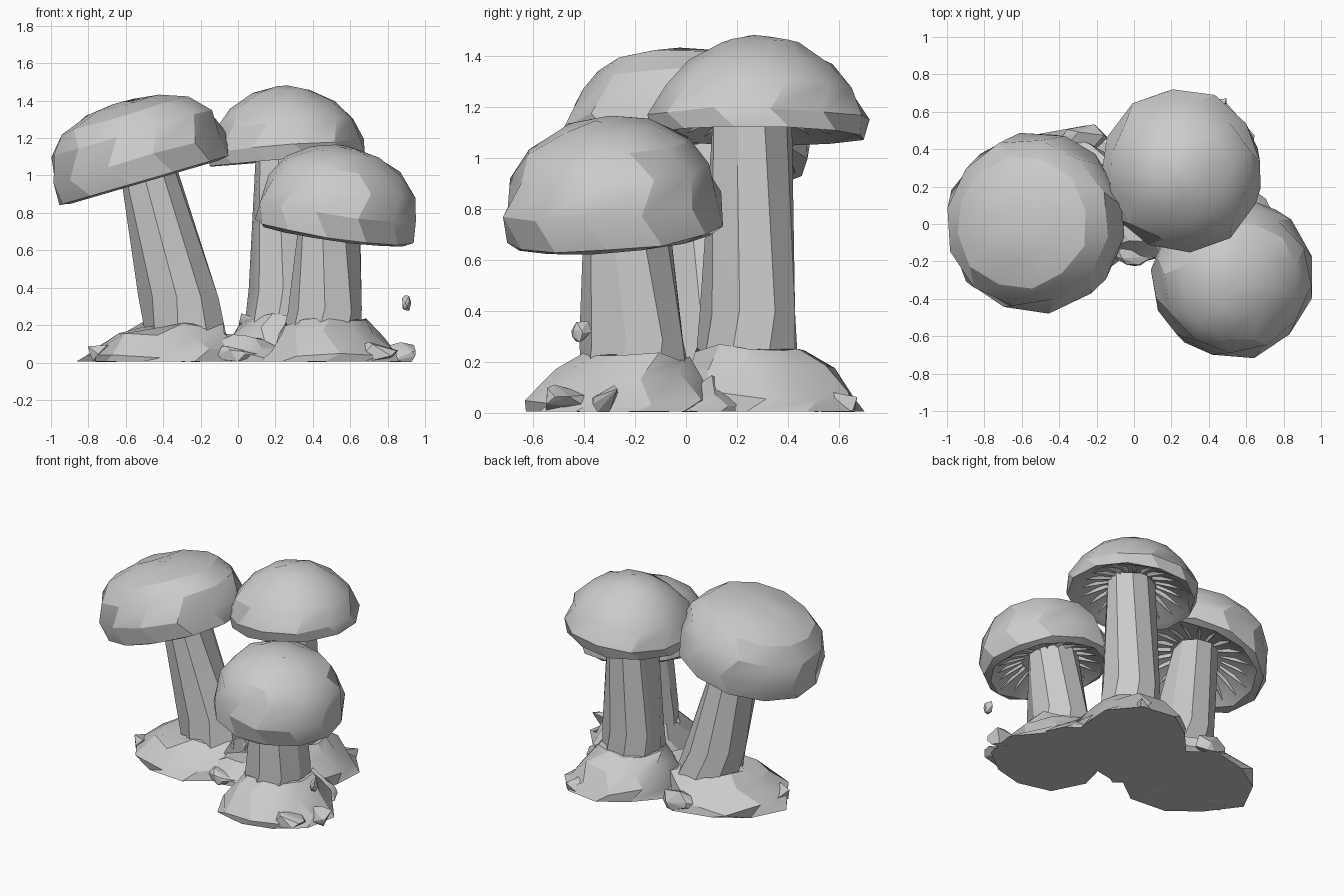
import bpy, bmesh, random
from math import sin, cos, tau
from mathutils import Vector

if "Cube" in bpy.data.objects:
    bpy.data.objects.remove(bpy.data.objects["Cube"])

random.seed(7)


def finish(bm, name, angle):
    bmesh.ops.recalc_face_normals(bm, faces=bm.faces)
    me = bpy.data.meshes.new(name)
    bm.to_mesh(me)
    bm.free()
    ob = bpy.data.objects.new(name, me)
    bpy.context.collection.objects.link(ob)
    if angle:
        bpy.ops.object.select_all(action='DESELECT')
        ob.select_set(True)
        bpy.context.view_layer.objects.active = ob
        bpy.ops.object.shade_smooth_by_angle(angle=angle)
    return ob


def lathe(bm, profile, sides, jitter):
    """Closed loft around z; profile entries are (centre x, centre y, z, rx, ry)."""
    rings = []
    phase = random.random()
    for k, (cx, cy, z, rx, ry) in enumerate(profile):
        ring = []
        for i in range(sides):
            a = tau * (i + phase + (k % 2) * 0.35) / sides
            f = 1 + random.uniform(-jitter, jitter)
            dz = random.uniform(-jitter, jitter) * 0.25 if z > 0.02 else 0
            ring.append(bm.verts.new((cx + rx * f * cos(a), cy + ry * f * sin(a), z + dz)))
        rings.append(ring)
    for a, b in zip(rings, rings[1:]):
        for i in range(sides):
            j = (i + 1) % sides
            bm.faces.new((a[i], a[j], b[j], b[i]))
    bm.faces.new(rings[0][::-1])
    bm.faces.new(rings[-1])


def cap(name, centre, normal, radius, outline, gill_count=20):
    rot = Vector((0, 0, 1)).rotation_difference(Vector(normal)).to_matrix().to_4x4()

    # Hollow underside, rolled rim and rounded top
    bm = bmesh.new()
    prof = [(0.25, 0.12), (0.6, 0.08), (0.88, 0.01)] + outline
    lathe(bm, [(0, 0, z, r * radius, r * radius) for r, z in prof], 12, 0.03)
    bmesh.ops.rotate(bm, verts=bm.verts, matrix=rot)
    bmesh.ops.translate(bm, verts=bm.verts, vec=centre)
    finish(bm, name + "_cap", 0.45)

    # Shallow radial gills
    bm = bmesh.new()
    for i in range(gill_count):
        a = tau * i / gill_count
        d, t = Vector((cos(a), sin(a), 0)), Vector((-sin(a), cos(a), 0)) * 0.022
        up = Vector((0, 0, 1))
        tip = bm.verts.new(d * radius * 0.85 + up * 0.02)
        low = bm.verts.new(d * radius * 0.35 + up * 0.09)
        p = bm.verts.new(d * radius * 0.35 + t + up * 0.125)
        q = bm.verts.new(d * radius * 0.35 - t + up * 0.125)
        for f in ((tip, low, p), (tip, q, low), (tip, p, q), (low, q, p)):
            bm.faces.new(f)
    bmesh.ops.rotate(bm, verts=bm.verts, matrix=rot)
    bmesh.ops.translate(bm, verts=bm.verts, vec=centre)
    finish(bm, name + "_gills", None)


def stem(name, base, top, r0, r1):
    bm = bmesh.new()
    b, t = Vector(base), Vector(top)
    prof = []
    for f, k in ((0, 0), (0.3, 0.3), (1, 1)):
        c, r = b.lerp(t, f), r0 + (r1 - r0) * k
        prof.append((c.x, c.y, c.z, r, r))
    lathe(bm, prof, 9, 0.06)
    finish(bm, name + "_stem", 0.5)


def mound(name, x, y, rx, ry, h, inner, r_top=0.22):
    # inner is the x, y of the stem around which the soil rises
    bm = bmesh.new()
    ix, iy = inner
    lathe(bm, [(x, y, 0.005, rx, ry),
               (x, y, 0.25 * h, rx * 0.96, ry * 0.96),
               ((x + ix) / 2, (y + iy) / 2, 0.7 * h, rx * 0.74, ry * 0.74),
               (ix, iy, h, r_top, r_top)], 10, 0.1)
    finish(bm, name, 0.4)


def rock(name, loc, size):
    # Angular lump: convex hull of random points on an ellipsoid
    bm = bmesh.new()
    for _ in range(14):
        d = Vector([random.gauss(0, 1) for _ in range(3)]).normalized()
        p = Vector(loc) + Vector([c * s for c, s in zip(d, size)])
        p.z = max(p.z, 0.004)
        bm.verts.new(p)
    res = bmesh.ops.convex_hull(bm, input=bm.verts)
    loose = [v for v in bm.verts if not v.link_faces]
    bmesh.ops.delete(bm, geom=loose, context='VERTS')
    finish(bm, name, None)


# Caps: outline is (radius fraction, height) from the rim to the crown
boxy = [(0.97, 0.02), (1.0, 0.14), (0.93, 0.28), (0.75, 0.385), (0.42, 0.44), (0.14, 0.45)]
fat = [(0.97, 0.03), (1.0, 0.15), (0.91, 0.28), (0.73, 0.385), (0.42, 0.46), (0.14, 0.485)]
domed = [(0.97, 0.0), (1.0, 0.07), (0.88, 0.19), (0.66, 0.29), (0.36, 0.365), (0.1, 0.395)]
cap("left", (-0.495, 0.01, 0.955), (-0.28, 0, 0.96), 0.485, boxy)
cap("back", (0.26, 0.285, 1.085), (-0.09, 0.01, 1), 0.435, domed)
cap("front", (0.51, -0.275, 0.67), (0.14, -0.08, 1), 0.435, fat)

# Stems
stem("left", (-0.25, 0.13, 0.05), (-0.48, 0.06, 1.06), 0.235, 0.15)
stem("back", (0.24, 0.24, 0.05), (0.25, 0.26, 1.2), 0.215, 0.16)
stem("front", (0.45, -0.19, 0.05), (0.49, -0.23, 0.79), 0.23, 0.165)

# Soil mounds, with low fill between them
mound("left_mound", -0.39, 0.10, 0.44, 0.41, 0.20, (-0.28, 0.12))
mound("back_mound", 0.28, 0.31, 0.38, 0.38, 0.26, (0.25, 0.25))
mound("front_mound", 0.51, -0.27, 0.37, 0.37, 0.22, (0.47, -0.2))
mound("middle_mound", 0.03, -0.0, 0.26, 0.2, 0.13, (0.03, 0.0), 0.1)
mound("side_mound", 0.48, 0.03, 0.26, 0.2, 0.13, (0.46, 0.03), 0.1)

# Small stones at the foot
for i, (loc, size) in enumerate([
        ((0.88, -0.30, 0.04), (0.12, 0.08, 0.07)),
        ((0.75, -0.47, 0.05), (0.11, 0.10, 0.08)),
        ((-0.02, -0.15, 0.03), (0.13, 0.08, 0.07)),
        ((-0.30, -0.15, 0.04), (0.15, 0.11, 0.07)),
        ((-0.26, 0.44, 0.06), (0.13, 0.10, 0.10)),
        ((0.40, 0.60, 0.05), (0.14, 0.10, 0.08)),
        ((-0.71, 0.02, 0.05), (0.12, 0.12, 0.09))]):
    rock(f"stone_{i + 1}", loc, size)

# Loose shard
rock("shard", (0.90, -0.41, 0.32), (0.025, 0.04, 0.055))
